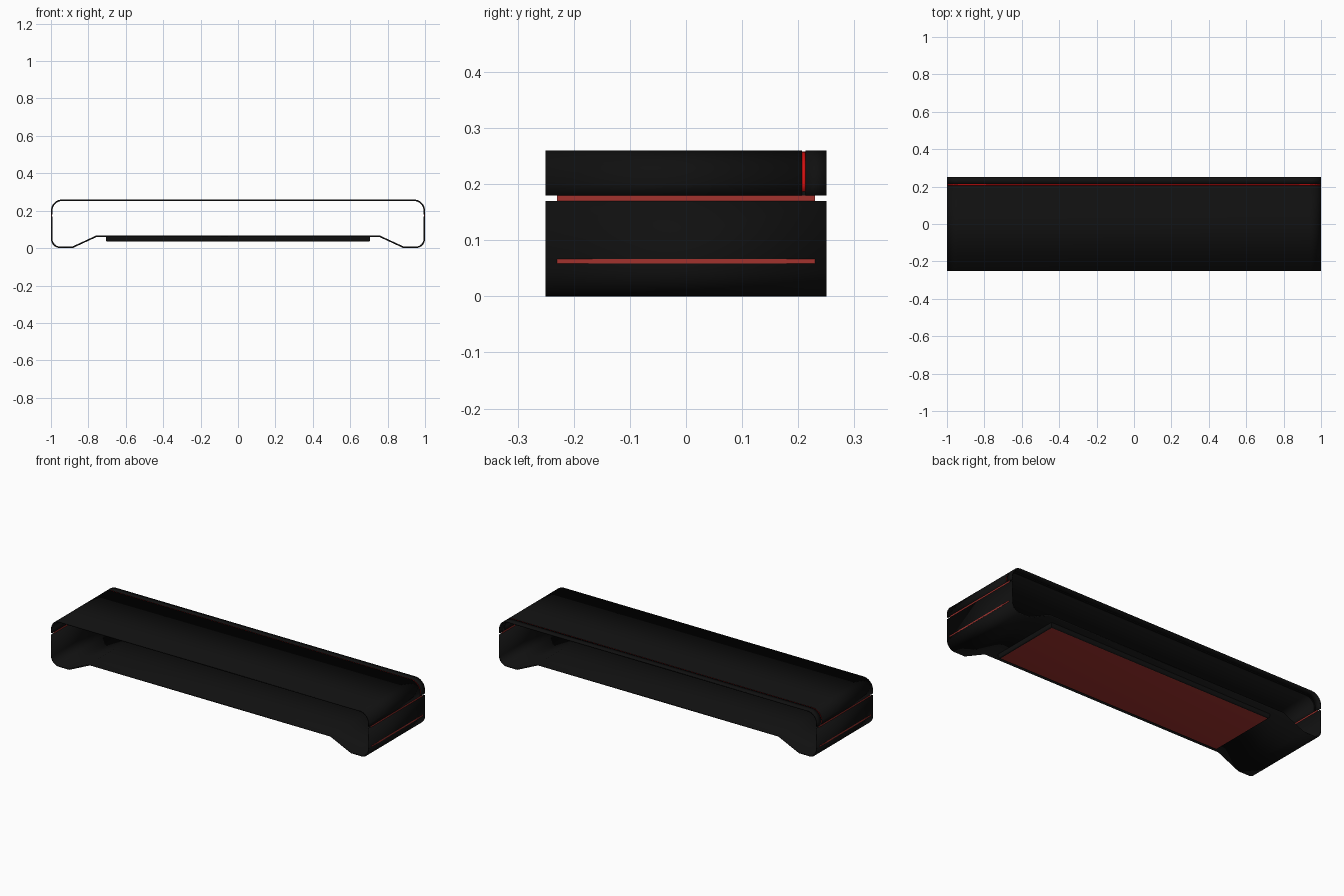
import bpy, bmesh, math

cube = bpy.data.objects.get("Cube")
if cube:
    bpy.data.objects.remove(cube, do_unlink=True)


def material(name, colour):
    m = bpy.data.materials.new(name)
    m.use_nodes = True
    m.diffuse_color = (*colour, 1)
    m.node_tree.nodes["Principled BSDF"].inputs["Base Color"].default_value = (*colour, 1)
    return m


BLACK = material("matte_black", (0.005, 0.005, 0.005))
RED = material("bright_red", (0.65, 0.005, 0.005))
DULL_RED = material("dull_red", (0.36, 0.032, 0.027))

DEPTH = 0.25        # half depth of the stand
WALL = 0.008
GROOVE = (0.207, 0.213)


def finish(name, bm, mats):
    mesh = bpy.data.meshes.new(name)
    bm.to_mesh(mesh)
    bm.free()
    obj = bpy.data.objects.new(name, mesh)
    bpy.context.collection.objects.link(obj)
    for m in mats:
        mesh.materials.append(m)
    bpy.ops.object.select_all(action='DESELECT')
    obj.select_set(True)
    bpy.context.view_layer.objects.active = obj
    bpy.ops.object.shade_smooth_by_angle(angle=math.radians(30))
    return obj


def arc(cx, cz, r, start, steps=10):
    """Quarter turn, anticlockwise from the start angle."""
    angles = [math.radians(start + 90 * i / steps) for i in range(steps + 1)]
    return [(cx + r * math.cos(a), cz + r * math.sin(a)) for a in angles]


def band(name, path, y0, y1, mats, thickness=WALL):
    """Sheet following an x-z path, thickened inwards."""
    bm = bmesh.new()
    rows = [[bm.verts.new((x, y, z)) for y in (y0, y1)] for x, z in path]
    for a, b in zip(rows, rows[1:]):
        bm.faces.new((a[0], a[1], b[1], b[0]))
    obj = finish(name, bm, mats)
    solid = obj.modifiers.new("thickness", 'SOLIDIFY')
    solid.thickness = thickness
    solid.offset = -1
    solid.use_even_offset = True
    solid.material_offset = len(mats) - 1
    return obj


def box(name, centre, size, mats, bevel=0):
    bm = bmesh.new()
    bmesh.ops.create_cube(bm, size=1)
    for v in bm.verts:
        v.co = [c + s * p for c, s, p in zip(centre, size, v.co)]
    if bevel:
        low = [e for e in bm.edges if all(v.co.z < centre[2] for v in e.verts)]
        bmesh.ops.bevel(bm, geom=low, offset=bevel, segments=4, profile=0.5,
                        affect='EDGES')
        bm.normal_update()
        for f in bm.faces:
            f.material_index = 1 if f.normal.z < -0.99 else 0
    return finish(name, bm, mats)


def hood_path(inset, bottom):
    x, z, r = 1 - inset, 0.26 - inset, 0.06 - inset
    return ([(x, bottom)] + arc(x - r, z - r, r, 0)
            + arc(r - x, z - r, r, 90) + [(-x, bottom)])


# Upper hood, split by a fine groove holding a red inlay
band("upper_hood_front", hood_path(0, 0.18), -DEPTH, GROOVE[0], [BLACK])
band("upper_hood_back", hood_path(0, 0.18), GROOVE[1], DEPTH, [BLACK])
band("groove_inlay", hood_path(0.002, 0.187), *GROOVE, [RED, BLACK], WALL - 0.002)
for side in (-1, 1):
    box("groove_end", (side * 0.996, 0.21, 0.1835), (WALL, 0.006, 0.007), [BLACK])

# Lower tray with two feet and a raised middle
R = 0.05
left_foot = [(-1, 0.17)] + arc(R - 1, R, R, 180) + [(-0.885, 0), (-0.755, 0.06)]
right_foot = [(-x, z) for x, z in reversed(left_foot)]
band("lower_tray", left_foot + right_foot, -DEPTH, DEPTH, [BLACK])

# Side strips: one bridging the gap, one on the lower wall
for side, label in ((1, "left"), (-1, "right")):
    box(label + "_gap_strip", (side * 0.996, 0, 0.175), (0.005, 0.46, 0.0102), [DULL_RED])
    box(label + "_lower_strip", (side * 0.9985, 0, 0.0625), (0.004, 0.46, 0.0075), [DULL_RED])

# Pad under the middle, with a red underside
box("under_pad", (0, 0, 0.048), (1.412, 0.412, 0.026), [BLACK, DULL_RED], bevel=0.008)
